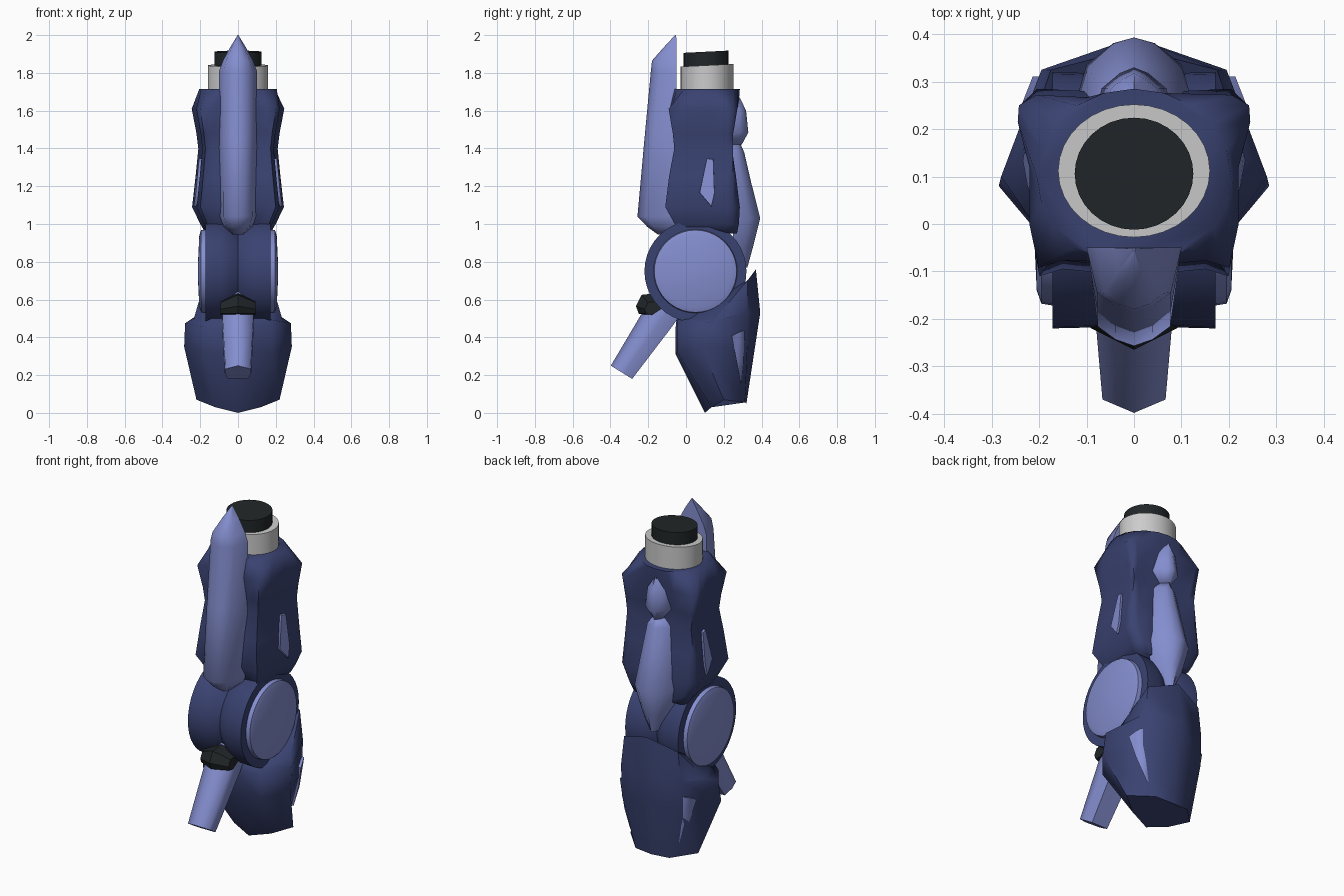
import bpy, bmesh, math
from mathutils import Vector
from mathutils.bvhtree import BVHTree

if "Cube" in bpy.data.objects:
    bpy.data.objects.remove(bpy.data.objects["Cube"])


def material(name, rgb):
    m = bpy.data.materials.new(name)
    m.diffuse_color = (*rgb, 1)
    m.use_nodes = True
    m.node_tree.nodes["Principled BSDF"].inputs["Base Color"].default_value = m.diffuse_color
    return m


DARK = material("navy", (0.042, 0.055, 0.165))
LIGHT = material("periwinkle", (0.23, 0.27, 0.62))
BLACK = material("black", (0.015, 0.019, 0.021))


def finish(bm, name, mat=None, angle=35):
    bmesh.ops.recalc_face_normals(bm, faces=bm.faces)
    me = bpy.data.meshes.new(name)
    bm.to_mesh(me)
    bm.free()
    ob = bpy.data.objects.new(name, me)
    bpy.context.collection.objects.link(ob)
    if mat:
        me.materials.append(mat)
    bpy.ops.object.select_all(action='DESELECT')
    ob.select_set(True)
    bpy.context.view_layer.objects.active = ob
    bpy.ops.object.shade_smooth_by_angle(angle=math.radians(angle))
    return ob


def bridge(bm, loops):
    rings = [[bm.verts.new(p) for p in r] for r in loops]
    n = len(rings[0])
    for a, b in zip(rings, rings[1:]):
        for i in range(n):
            j = (i + 1) % n
            bm.faces.new((a[i], a[j], b[j], b[i]))
    bm.faces.new(rings[0])
    bm.faces.new(rings[-1])


def loft(name, halves, mat, angle=35):
    """Skin half sections (each starts and ends on x = 0) mirrored in x."""
    bm = bmesh.new()
    bridge(bm, [h + [(-x, y, z) for x, y, z in h[-2:0:-1]] for h in halves])
    return finish(bm, name, mat, angle)


def drum(name, profile, mat, cy, cz, n=40):
    """Lathe (x, radius) profile around an axis parallel to x."""
    bm = bmesh.new()
    bridge(bm, [[(x, cy + r * math.cos(2 * math.pi * i / n),
                  cz + r * math.sin(2 * math.pi * i / n)) for i in range(n)]
                for x, r in profile])
    return finish(bm, name, mat)


def side_plates(name, host, pts, lift, mat):
    """Plates lying on both flanks of a host, outlined in (y, z)."""
    bm = bmesh.new()
    hb = bmesh.new()
    hb.from_mesh(host.data)
    tree = BVHTree.FromBMesh(hb)
    cy = sum(p[0] for p in pts) / len(pts)
    cz = sum(p[1] for p in pts) / len(pts)
    hits = [tree.ray_cast(Vector((2, y, z)), Vector((-1, 0, 0)))[0].x for y, z in pts]
    for s in (1, -1):
        base = [(s * (x - 0.02), y, z) for x, (y, z) in zip(hits, pts)]
        top = [(s * (x + lift), cy + (y - cy) * 0.95, cz + (z - cz) * 0.97)
               for x, (y, z) in zip(hits, pts)]
        bridge(bm, [base, top])
    hb.free()
    return finish(bm, name, mat, 75)


def muzzle(name, rx, ry, y, z0, z1, mat):
    bm = bmesh.new()
    bridge(bm, [[(rx * math.cos(a), y + ry * math.sin(a), z + 0.05 * ry * math.sin(a))
                 for a in [2 * math.pi * i / 32 for i in range(32)]] for z in (z0, z1)])
    return finish(bm, name, mat)


# forearm shell with flared ends, a narrow waist and a rounded top
def shell(z, f, b, w):
    return [(0, f + 0.01, z), (0.10, f + 0.01, z), (0.15, f + 0.015, z),
            (0.82 * w, f, z), (0.9 * w, 0.0, z), (0.9 * w, 0.12, z),
            (w, 0.215, z), (0.99 * w, 0.25, z), (0.84 * w, b - 0.005, z),
            (0.4 * w, b - 0.01, z), (0, b, z)]


crown = [(0.205 * math.sin(math.pi * i / 10), 0.10 - 0.185 * math.cos(math.pi * i / 10), 1.715)
         for i in range(11)]
forearm = loft("forearm_shell", [shell(*r) for r in (
    (0.95, -0.03, 0.275, 0.17), (1.0, -0.06, 0.285, 0.20), (1.09, -0.11, 0.29, 0.243),
    (1.25, -0.09, 0.27, 0.225), (1.4, -0.062, 0.248, 0.21), (1.48, -0.07, 0.255, 0.22),
    (1.61, -0.092, 0.277, 0.245))] + [crown], DARK, 75)
side_plates("side_dart", forearm, [(0.11, 1.35), (0.145, 1.345), (0.152, 1.16),
                                   (0.135, 1.09), (0.07, 1.165)], 0.012, LIGHT)

# wrist collar and dark end plug
muzzle("wrist_collar", 0.16, 0.14, 0.112, 1.65, 1.84, None)
muzzle("wrist_plug", 0.125, 0.118, 0.106, 1.80, 1.912, BLACK)


# front blade: V-ridged bar with pointed tip
def blade(z, w, back, front):
    return [(0, front, z), (0.4 * w, front + 0.14 * w, z),
            (0.78 * w, front + 0.42 * w, z), (w, back, z), (0, back, z)]


loft("front_blade", [blade(*r) for r in (
    (0.945, 0.03, -0.08, -0.15), (0.985, 0.075, -0.06, -0.205), (1.04, 0.098, -0.05, -0.257),
    (1.45, 0.10, -0.05, -0.22), (1.81, 0.10, -0.05, -0.186), (1.865, 0.08, -0.05, -0.18),
    (1.935, 0.042, -0.05, -0.118), (2.0, 0.002, -0.052, -0.058))], LIGHT, 50)


# rear ridge plates, lower and upper
def ridge(z, w, base, peak):
    return [(0, base, z), (w, base, z), (0.8 * w, base + 0.6 * (peak - base), z),
            (0.35 * w, peak - 0.012, z), (0, peak, z)]


loft("rear_plate_lower", [ridge(*r) for r in (
    (0.77, 0.02, 0.28, 0.325), (0.88, 0.085, 0.25, 0.355), (1.03, 0.125, 0.25, 0.393),
    (1.22, 0.10, 0.23, 0.345), (1.38, 0.075, 0.22, 0.308), (1.42, 0.04, 0.22, 0.29))], LIGHT, 60)
loft("rear_plate_upper", [ridge(*r) for r in (
    (1.42, 0.03, 0.22, 0.295), (1.485, 0.085, 0.22, 0.33), (1.60, 0.06, 0.24, 0.318),
    (1.67, 0.005, 0.26, 0.285))], LIGHT, 60)

# elbow joint with centre groove and round caps
drum("elbow_joint", [(-0.172, 0.27), (-0.09, 0.268), (-0.04, 0.25), (0, 0.22), (0.04, 0.25),
                     (0.09, 0.268), (0.172, 0.27)], DARK, 0.05, 0.75)
for s in (1, -1):
    drum("elbow_cap", [(s * 0.15, 0.225), (s * 0.195, 0.218), (s * 0.205, 0.19),
                       (s * 0.213, 0.02)], LIGHT, 0.05, 0.75)

# upper arm guard, a keel-backed shell tapering downwards
guard = loft("upper_arm_guard", [
    [(0, -0.05, 0.50), (0.14, -0.045, 0.50), (0.235, 0.15, 0.495), (0.175, 0.325, 0.70), (0, 0.37, 0.76)],
    [(0, -0.055, 0.45), (0.18, -0.045, 0.455), (0.28, 0.10, 0.475), (0.195, 0.325, 0.53), (0, 0.393, 0.53)],
    [(0, -0.055, 0.31), (0.18, -0.045, 0.32), (0.285, 0.08, 0.35), (0.19, 0.325, 0.35), (0, 0.37, 0.38)],
    [(0, 0.10, 0.0), (0.12, 0.135, 0.03), (0.22, 0.20, 0.07), (0.11, 0.312, 0.055), (0, 0.32, 0.05)],
], DARK, 60)
side_plates("guard_inset", guard, [(0.24, 0.41), (0.28, 0.43), (0.312, 0.44), (0.305, 0.26),
                                   (0.292, 0.14), (0.265, 0.28)], 0.016, LIGHT)


# slanted strut in front, and its dark knuckle
def strut(front, back, w):
    (fy, fz), (by, bz) = front, back
    at = lambda x, t: (x, fy + (by - fy) * t, fz + (bz - fz) * t)
    return [at(0, 0), at(w * 0.95, 0.25), at(w, 0.6), at(w * 0.75, 1), at(0, 1)]


loft("front_strut", [strut((-0.398, 0.25), (-0.285, 0.18), 0.07),
                     strut((-0.235, 0.525), (-0.075, 0.455), 0.086),
                     strut((-0.15, 0.64), (0.0, 0.56), 0.086)], LIGHT, 65)
bm = bmesh.new()
outline = [(-0.265, 0.565), (-0.235, 0.625), (-0.14, 0.635), (-0.10, 0.58), (-0.195, 0.515), (-0.25, 0.525)]
bridge(bm, [[(x, -0.15 + (y + 0.15) * k, 0.525 + (z - 0.525) * k) for y, z in outline]
            for x, k in ((-0.092, 0.6), (0, 1), (0.092, 0.6))])
finish(bm, "strut_knuckle", BLACK, 40)
